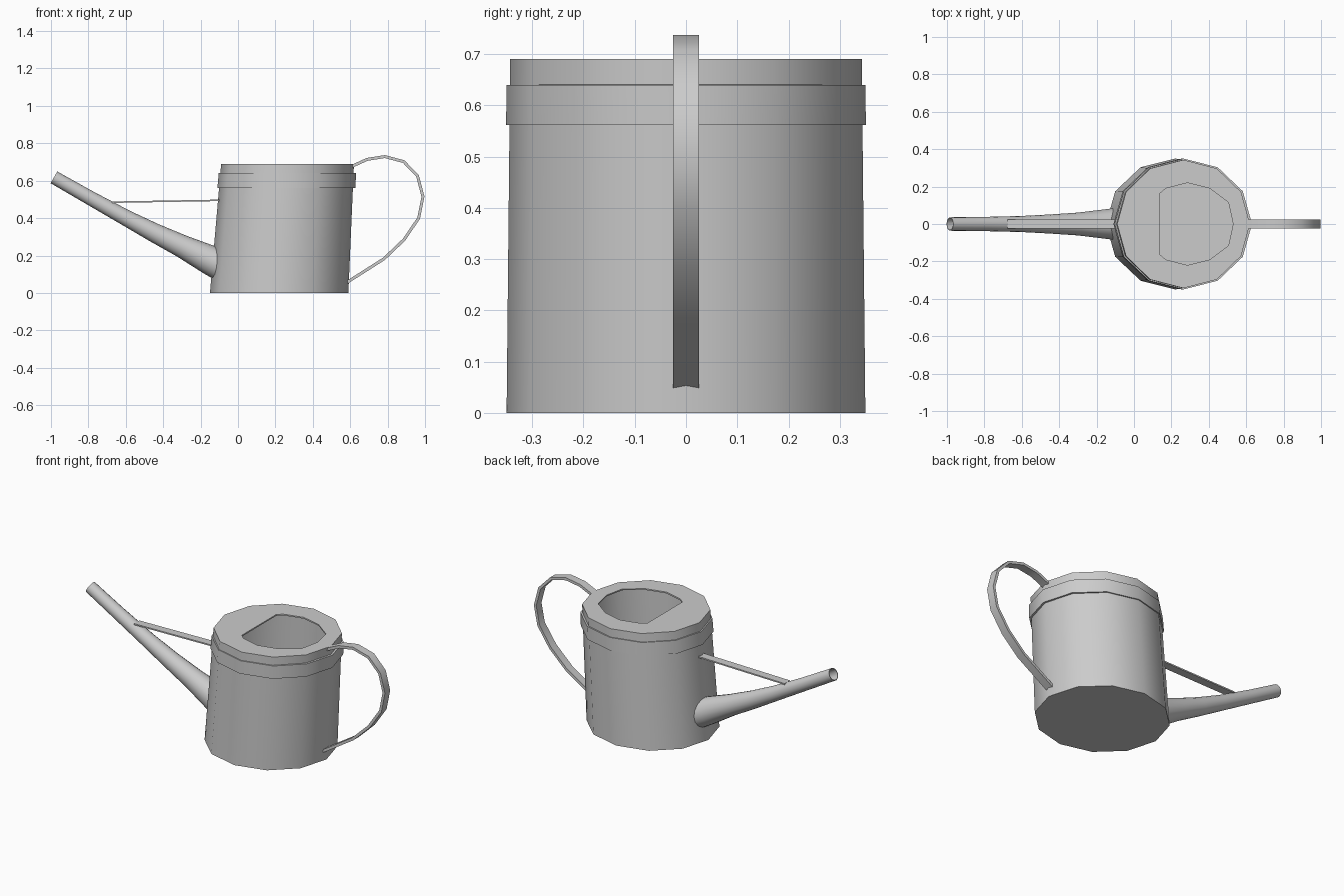
import bpy, bmesh, math
from mathutils import Vector

if "Cube" in bpy.data.objects:
    bpy.data.objects.remove(bpy.data.objects["Cube"])

SIDES = 12


def make_object(name, bm, solid=0.0, offset=-1, smooth=True):
    bmesh.ops.recalc_face_normals(bm, faces=bm.faces)
    mesh = bpy.data.meshes.new(name)
    bm.to_mesh(mesh)
    bm.free()
    ob = bpy.data.objects.new(name, mesh)
    bpy.context.collection.objects.link(ob)
    bpy.ops.object.select_all(action='DESELECT')
    ob.select_set(True)
    bpy.context.view_layer.objects.active = ob
    if solid:
        mod = ob.modifiers.new("thickness", 'SOLIDIFY')
        mod.thickness = solid
        mod.offset = offset
        bpy.ops.object.modifier_apply(modifier=mod.name)
    if smooth:
        bpy.ops.object.shade_smooth_by_angle(angle=math.radians(40))
    return ob


def oval(bm, cx, rx, ry, z):
    angles = [2 * math.pi * i / SIDES for i in range(SIDES)]
    return [bm.verts.new((cx + rx * math.cos(a), ry * math.sin(a), z)) for a in angles]


def bridge(bm, a, b):
    n = len(a)
    for i in range(n):
        bm.faces.new((a[i], a[(i + 1) % n], b[(i + 1) % n], b[i]))


# Leaning can body with a D-shaped filling hole in its lid
bm = bmesh.new()
bottom = oval(bm, 0.22, 0.37, 0.35, 0)
top = oval(bm, 0.265, 0.355, 0.343, 0.69)
bridge(bm, bottom, top)
bm.faces.new(bottom[::-1])
half = [(0.505, 0.115), (0.405, 0.19), (0.285, 0.22), (0.17, 0.19), (0.14, 0.165)]
outline = [(0.53, 0)] + half + [(x, -y) for x, y in reversed(half)]
hole = [bm.verts.new((x, y, 0.69)) for x, y in outline]
hole_edges = [bm.edges.new((hole[i - 1], hole[i])) for i in range(len(hole))]
top_edges = [bm.edges.get((top[i - 1], top[i])) for i in range(SIDES)]
bmesh.ops.triangle_fill(bm, edges=hole_edges + top_edges, use_beauty=True,
                        normal=(0, 0, 1))
make_object("can_body", bm, solid=0.008)

# Raised band below the rim
bm = bmesh.new()
bridge(bm, oval(bm, 0.259, 0.369, 0.351, 0.562), oval(bm, 0.264, 0.367, 0.350, 0.64))
make_object("rim_band", bm, solid=0.012)

# Tapering spout, open at the tip: (x, z, radius)
bm = bmesh.new()
path = [(-0.1, 0.155, 0.086), (-0.15, 0.176, 0.079), (-0.3, 0.25, 0.061),
        (-0.45, 0.323, 0.051), (-0.6, 0.402, 0.043), (-0.8, 0.513, 0.038),
        (-0.984, 0.618, 0.036)]
rings = []
for i, (x, z, r) in enumerate(path):
    p, q = path[max(i - 1, 0)], path[min(i + 1, len(path) - 1)]
    d = Vector((q[0] - p[0], 0, q[1] - p[1])).normalized()
    side = Vector((0, 1, 0))
    up = d.cross(side)
    ring = []
    for k in range(16):
        a = 2 * math.pi * k / 16
        ring.append(bm.verts.new(Vector((x, 0, z)) + side * r * math.cos(a)
                                 + up * r * math.sin(a)))
    rings.append(ring)
for a, b in zip(rings, rings[1:]):
    bridge(bm, a, b)
make_object("spout", bm, solid=0.004)


def strap(name, points, width, thick):
    """Flat bar of rectangular section following points in the xz plane."""
    bm = bmesh.new()
    loops = []
    for i, (x, z) in enumerate(points):
        p, q = points[max(i - 1, 0)], points[min(i + 1, len(points) - 1)]
        d = Vector((q[0] - p[0], 0, q[1] - p[1])).normalized()
        n = Vector((-d.z, 0, d.x)) * thick / 2
        c = Vector((x, 0, z))
        w = Vector((0, width / 2, 0))
        loops.append([bm.verts.new(c + v) for v in (n + w, n - w, -n - w, -n + w)])
    for a, b in zip(loops, loops[1:]):
        bridge(bm, a, b)
    bm.faces.new(loops[0])
    bm.faces.new(loops[-1])
    return make_object(name, bm)


# Looped handle at the back
strap("handle", [(0.605, 0.675), (0.69, 0.714), (0.785, 0.729), (0.886, 0.702),
                 (0.96, 0.625), (0.989, 0.515), (0.966, 0.40), (0.888, 0.285),
                 (0.78, 0.182), (0.58, 0.055)], 0.05, 0.016)

# Brace between the body and the spout
strap("spout_brace", [(-0.675, 0.485), (-0.10, 0.495)], 0.05, 0.008)
